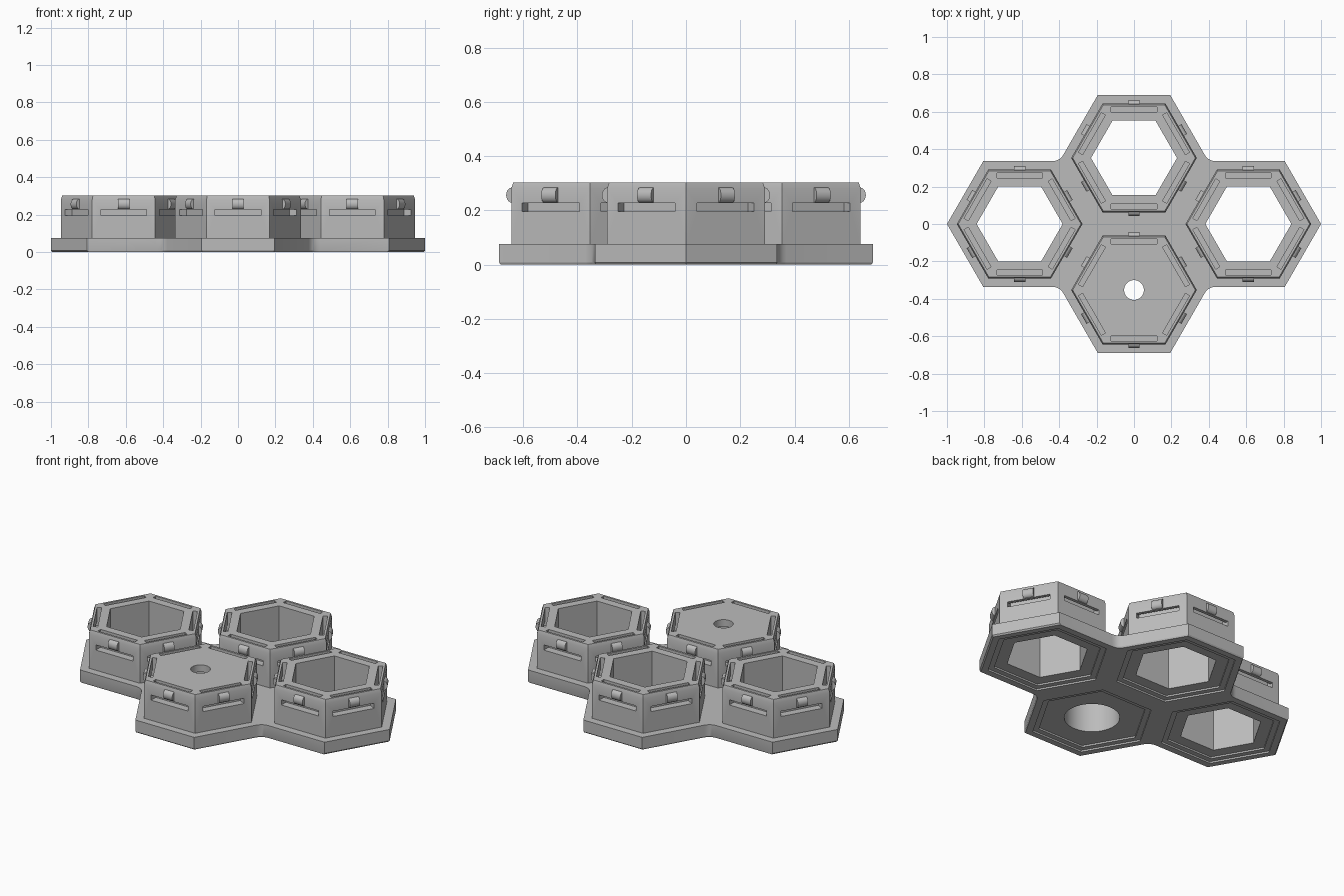
import bpy, bmesh, math
from mathutils import Matrix, Vector

if "Cube" in bpy.data.objects:
    bpy.data.objects.remove(bpy.data.objects["Cube"])

A = math.cos(math.pi / 6)              # apothem / corner radius of a hexagon
PITCH = 0.706
CENTRES = [(0, PITCH / 2), (PITCH * A, 0), (0, -PITCH / 2), (-PITCH * A, 0)]
CLOSED = CENTRES[2]                    # the cell with a lid
OPEN = [c for c in CENTRES if c != CLOSED]

grey = bpy.data.materials.new("grey plastic")
grey.diffuse_color = (0.5, 0.5, 0.5, 1)
grey.use_nodes = True
grey.node_tree.nodes["Principled BSDF"].inputs["Base Color"].default_value = grey.diffuse_color


def ring(n, r, z, c=(0, 0)):
    return [(c[0] + r * math.cos(2 * math.pi * i / n),
             c[1] + r * math.sin(2 * math.pi * i / n), z) for i in range(n)]


def loft(bm, rings, matrix=Matrix()):
    """Closed solid through a list of equal-length rings."""
    vs = [[bm.verts.new(matrix @ Vector(p)) for p in r] for r in rings]
    n = len(vs[0])
    for a, b in zip(vs, vs[1:]):
        for i in range(n):
            bm.faces.new((a[i], a[(i + 1) % n], b[(i + 1) % n], b[i]))
    bm.faces.new(vs[0][::-1])
    bm.faces.new(vs[-1])


def stack(bm, c, n, profile):
    loft(bm, [ring(n, r, z, c) for r, z in profile])


def side_profile(bm, c, k, profile, half):
    """Extrude an (outward, z) profile along side k of the cell at c."""
    m = Matrix.Translation((c[0], c[1], 0)) @ Matrix.Rotation(math.radians(30 + 60 * k), 4, 'Z')
    loft(bm, [[(u, y, z) for u, z in profile] for y in (-half, half)], m)


def make(name, bm, helper=False):
    bmesh.ops.recalc_face_normals(bm, faces=bm.faces)
    me = bpy.data.meshes.new(name)
    bm.to_mesh(me)
    bm.free()
    me.materials.append(grey)
    ob = bpy.data.objects.new(name, me)
    bpy.context.collection.objects.link(ob)
    ob.hide_render = helper
    return ob


def boolean(ob, other, op):
    mod = ob.modifiers.new(op, 'BOOLEAN')
    mod.object, mod.operation, mod.solver = other, op, 'EXACT'
    bpy.context.view_layer.objects.active = ob
    bpy.ops.object.modifier_apply(modifier=mod.name)
    bpy.data.objects.remove(other, do_unlink=True)


# Base plate: four merged hexagons with small fillets in the notches
p0, p1, p2 = Vector((0.438, 0.336)), Vector((0.398, 0.336)), Vector((0.378, 0.37))
fillet = [p0 * (1 - t) ** 2 + p1 * 2 * t * (1 - t) + p2 * t * t for t in (0, .2, .4, .6, .8, 1)]
q = [(1, 0), (0.806, 0.336)] + [tuple(p) for p in fillet] + [(0.194, 0.689)]
outline = (q + [(-x, y) for x, y in reversed(q)]
           + [(-x, -y) for x, y in q[1:]] + [(x, -y) for x, y in reversed(q[1:])])
bm = bmesh.new()
loft(bm, [[(x * s, y * s, z) for x, y in outline]
          for s, z in ((0.992, 0), (1, 0.008), (1, 0.075))])
frame = make("hex_cell_frame", bm)

# Raised cells with a slightly tapered top rim
bm = bmesh.new()
for c in CENTRES:
    stack(bm, c, 6, [(0.336, 0.05), (0.336, 0.28), (0.328, 0.302)])
boolean(frame, make("cells", bm, True), 'UNION')

# Shallow stepped recesses underneath
bm = bmesh.new()
for c in CENTRES:
    stack(bm, c, 6, [(0.34, -0.05), (0.34, 0.01), (0.305, 0.01), (0.305, 0.02)])
boolean(frame, make("recess_cutter", bm, True), 'DIFFERENCE')

# Hexagonal wells, and a round bore with a small top hole in the closed cell
bm = bmesh.new()
for c in OPEN:
    stack(bm, c, 6, [(0.23, -0.1), (0.23, 0.4)])
stack(bm, CLOSED, 48, [(0.15, -0.1), (0.15, 0.26), (0.053, 0.26), (0.053, 0.4)])
boolean(frame, make("well_cutter", bm, True), 'DIFFERENCE')

# L-shaped slots that free a springy tab on each side
bm = bmesh.new()
slot = [(0.247, 0.195), (0.32, 0.195), (0.32, 0.226), (0.272, 0.226), (0.272, 0.35), (0.247, 0.35)]
for c in CENTRES:
    for k in range(6):
        side_profile(bm, c, k, slot, 0.122)
boolean(frame, make("slot_cutter", bm, True), 'DIFFERENCE')

# Rounded snap clips on the tabs
bm = bmesh.new()
bump = [(0.28, 0.228)] + [(0.288 + 0.022 * math.sin(math.pi * i / 10),
                          0.256 - 0.028 * math.cos(math.pi * i / 10)) for i in range(11)] + [(0.28, 0.284)]
for c in CENTRES:
    for k in range(6):
        side_profile(bm, c, k, bump, 0.03)
clips = make("snap_clips", bm)

for ob in (frame, clips):
    bpy.ops.object.select_all(action='DESELECT')
    ob.select_set(True)
    bpy.context.view_layer.objects.active = ob
    bpy.ops.object.shade_smooth_by_angle(angle=math.radians(25))
